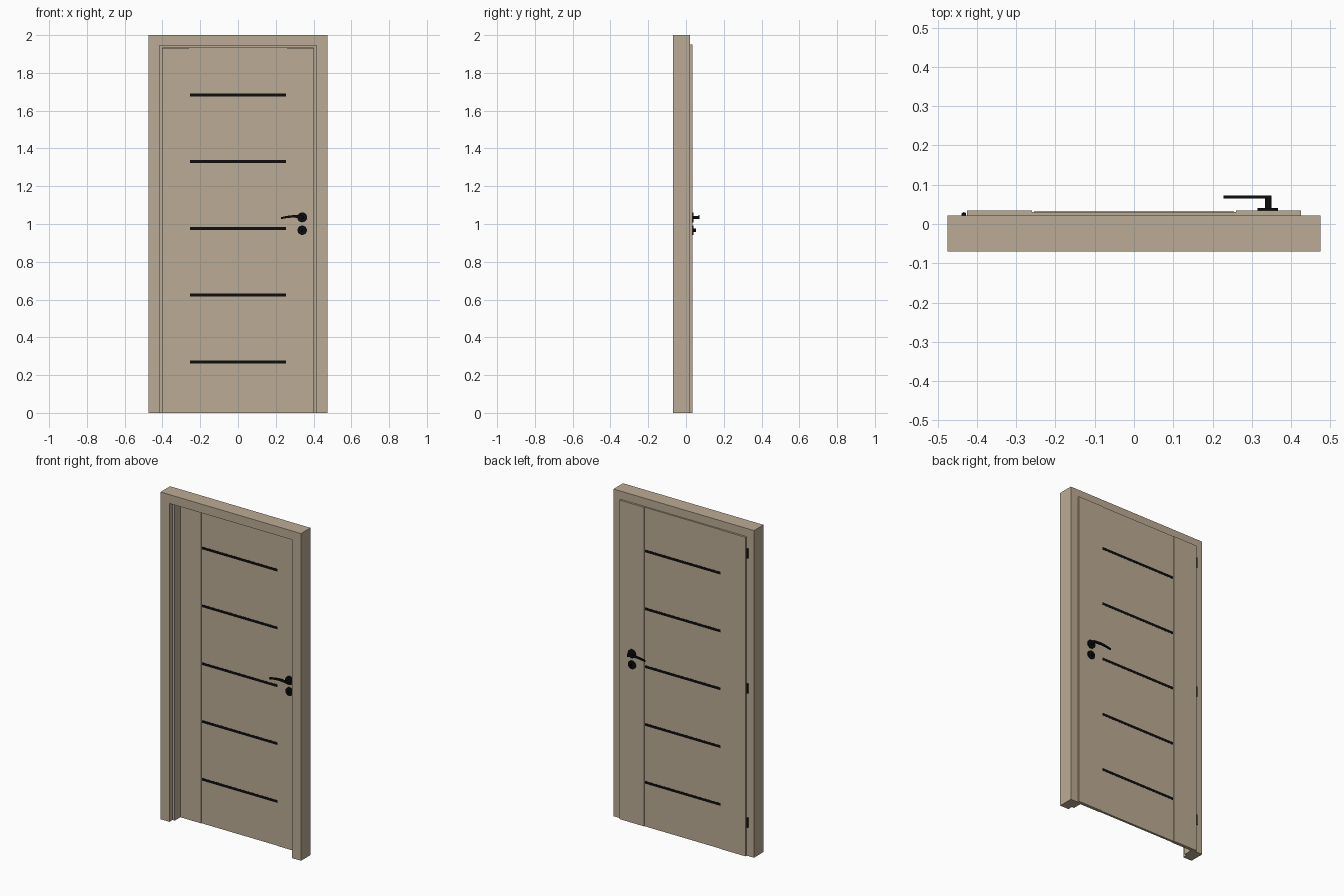
import bpy, bmesh, math
from mathutils import Matrix, Vector

if "Cube" in bpy.data.objects:
    bpy.data.objects.remove(bpy.data.objects["Cube"])


def make_material(name, rgb, roughness):
    m = bpy.data.materials.new(name)
    m.use_nodes = True
    m.diffuse_color = (*rgb, 1)
    bsdf = m.node_tree.nodes["Principled BSDF"]
    bsdf.inputs["Base Color"].default_value = (*rgb, 1)
    bsdf.inputs["Roughness"].default_value = roughness
    return m


WOOD = make_material("tan wood", (0.5, 0.41, 0.30), 0.6)
BLACK = make_material("black metal", (0.004, 0.004, 0.004), 0.5)


def finish(bm, name, mat, smooth=False):
    bmesh.ops.recalc_face_normals(bm, faces=bm.faces)
    mesh = bpy.data.meshes.new(name)
    bm.to_mesh(mesh)
    bm.free()
    mesh.materials.append(mat)
    ob = bpy.data.objects.new(name, mesh)
    bpy.context.collection.objects.link(ob)
    if smooth:
        bpy.ops.object.select_all(action="DESELECT")
        ob.select_set(True)
        bpy.context.view_layer.objects.active = ob
        bpy.ops.object.shade_smooth_by_angle(angle=math.radians(35))
    return ob


def loft(name, rings, mat, smooth=False):
    """Skin a list of equal point rings and cap both ends."""
    bm = bmesh.new()
    loops = [[bm.verts.new(p) for p in ring] for ring in rings]
    n = len(loops[0])
    for a, b in zip(loops, loops[1:]):
        for i in range(n):
            j = (i + 1) % n
            bm.faces.new((a[i], a[j], b[j], b[i]))
    bm.faces.new(loops[0])
    bm.faces.new(loops[-1])
    return finish(bm, name, mat, smooth)


def box(name, x, y, z, mat):
    ring = [(x[0], y[0]), (x[1], y[0]), (x[1], y[1]), (x[0], y[1])]
    return loft(name, [[(*p, h) for p in ring] for h in z], mat)


def cylinder(name, centre, radius, depth, axis, mat, sides=32):
    bm = bmesh.new()
    turn = Vector((0, 0, 1)).rotation_difference(Vector(axis)).to_matrix().to_4x4()
    bmesh.ops.create_cone(bm, cap_ends=True, segments=sides, radius1=radius, radius2=radius,
                          depth=depth, matrix=Matrix.Translation(centre) @ turn)
    return finish(bm, name, mat, True)


# Door frame: one rebated section swept up, across and down
W, H = 0.475, 2.0
section = [(0, -0.07), (0.06, -0.07), (0.06, -0.04), (0.075, -0.04), (0.075, 0.022), (0, 0.022)]


def frame_ring(side, top):
    return [(side * (W - a), y, (H - 0.9 * a) if top else 0) for a, y in section]


loft("door_frame", [frame_ring(-1, False), frame_ring(-1, True),
                    frame_ring(1, True), frame_ring(1, False)], WOOD)


# Door leaf: raised stiles beside a slightly sunken middle panel, on both faces
def leaf(name, half, joint, face, sunk, top):
    right = [(half, joint), (half, face), (0.26, face), (0.26, sunk)]
    outline = right + [(-x, y) for x, y in reversed(right)]
    loft(name, [[(x, y, h) for x, y in outline] for h in (0, top)], WOOD)


leaf("door_leaf_back", 0.425, 0.022, 0.034, 0.031, 1.95)
leaf("door_leaf_front", 0.399, 0.022, 0.014, 0.017, 1.93)

# Dark inlay strips running through the panel
for i in range(5):
    z = 0.27 + i * 0.3535
    box(f"inlay_strip_{i + 1}", (-0.255, 0.255), (0.0163, 0.0317), (z - 0.008, z + 0.008), BLACK)

# Hinge barrels
for label, z in (("bottom", 0.205), ("middle", 1.025), ("top", 1.85)):
    cylinder(f"{label}_hinge", (-0.433, 0.024, z), 0.006, 0.06, (0, 0, 1), BLACK, 16)

# Handle set on each face
X, Z, LOCK = 0.34, 1.035, 0.967
for label, base, d in (("front", 0.014, -1), ("back", 0.034, 1)):
    cylinder(f"{label}_handle_rose", (X, base + d * 0.0035, Z), 0.026, 0.007, (0, 1, 0), BLACK)
    cylinder(f"{label}_handle_neck", (X + 0.002, base + d * 0.018, Z), 0.008, 0.036, (0, 1, 0), BLACK, 20)
    cylinder(f"{label}_lock_rose", (X, base + d * 0.0035, LOCK), 0.025, 0.007, (0, 1, 0), BLACK)
    y = sorted((base, base + d * 0.018))
    box(f"{label}_thumb_turn", (X - 0.003, X + 0.003), y, (LOCK - 0.01, LOCK + 0.01), BLACK)
    # Lever: flat bar with a gentle arch that dips at the tip
    rings = []
    for i in range(13):
        t = i / 12
        x = X + 0.01 - 0.122 * t
        z = Z + 0.006 * math.sin(math.pi * t) - 0.004 * t * t
        h = 0.008 - 0.003 * t
        y0, y1 = base + d * 0.031, base + d * 0.038
        rings.append([(x, y0, z - h), (x, y1, z - h), (x, y1, z + h), (x, y0, z + h)])
    loft(f"{label}_lever", rings, BLACK, True)
